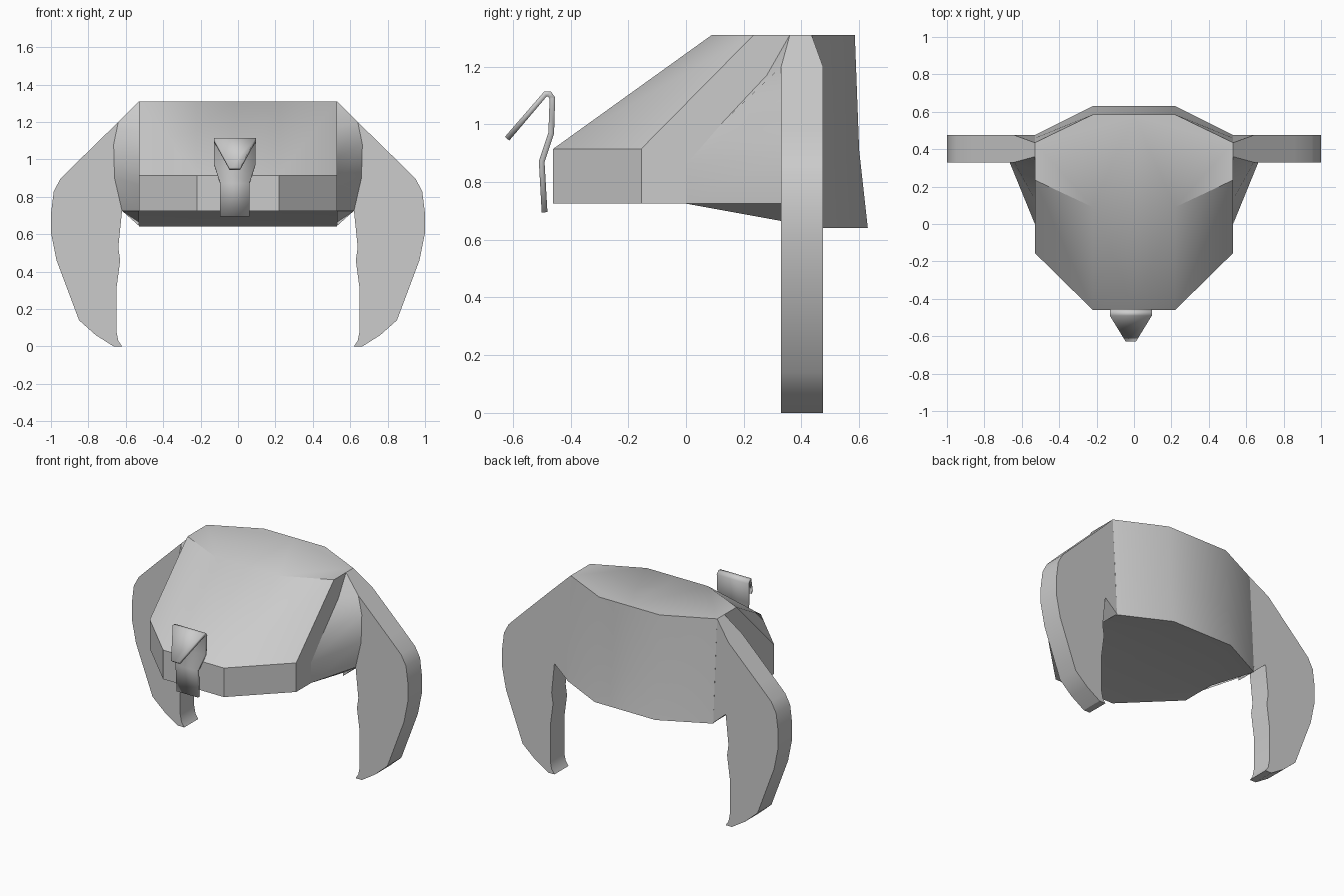
import bpy
import bmesh

cube = bpy.data.objects.get("Cube")
if cube:
    bpy.data.objects.remove(cube)

grey = bpy.data.materials.new("plain grey")
grey.use_nodes = True
grey.diffuse_color = (0.6, 0.6, 0.6, 1)
grey.node_tree.nodes["Principled BSDF"].inputs["Base Color"].default_value = (0.6, 0.6, 0.6, 1)


def build(name, faces, mirrored=True):
    """Make an object from faces given as point lists, mirrored across x = 0."""
    bm = bmesh.new()
    for face in faces:
        bm.faces.new([bm.verts.new(p) for p in face])
    bmesh.ops.remove_doubles(bm, verts=bm.verts[:], dist=0.001)
    if mirrored:
        geom = bm.verts[:] + bm.edges[:] + bm.faces[:]
        bmesh.ops.mirror(bm, geom=geom, axis='X', merge_dist=0.001)
    bmesh.ops.recalc_face_normals(bm, faces=bm.faces[:])
    mesh = bpy.data.meshes.new(name)
    bm.to_mesh(mesh)
    bm.free()
    mesh.materials.append(grey)
    obj = bpy.data.objects.new(name, mesh)
    bpy.context.collection.objects.link(obj)
    return obj


def smooth(obj, angle=0.7):
    bpy.ops.object.select_all(action='DESELECT')
    obj.select_set(True)
    bpy.context.view_layer.objects.active = obj
    bpy.ops.object.shade_smooth_by_angle(angle=angle)


def strip(a, b):
    """Quads or triangles joining two point rows."""
    out = []
    for i in range(len(a) - 1):
        face = [a[i], a[i + 1], b[i + 1], b[i]]
        out.append([p for k, p in enumerate(face) if p not in face[:k]])
    return out


# Body: each row runs from the centre line to the side corner
W, N = 0.53, 0.22


def row(y_mid, y_side, z):
    return [(0, y_mid, z), (N, y_mid, z), (W, y_side, z)]


front_low = row(-0.46, -0.155, 0.725)
front_high = row(-0.46, -0.155, 0.915)
top_front = row(0.09, 0.235, 1.31)
top_back = row(0.585, 0.435, 1.31)
back_mid = row(0.60, 0.46, 0.91)
back_low = row(0.63, 0.475, 0.64)
belly = [(0, 0.07, 0.725), (W, 0.07, 0.725)]

body_faces = []
for a, b in ((front_low, front_high), (front_high, top_front),
             (top_back, back_mid), (back_mid, back_low)):
    body_faces += strip(a, b)
body_faces.append(top_front + top_back[::-1])
body_faces.append(front_low + belly[::-1])
body_faces.append(belly + back_low[::-1])
body_faces.append([r[2] for r in (front_low, front_high, top_front, top_back,
                                  back_mid, back_low)] + [belly[1]])
smooth(build("body", body_faces))

# Curved side arms: one outline, thinner where it meets the body top
outline = [(W, 1.31), (0.64, 1.2), (0.86, 0.985), (0.95, 0.895), (0.985, 0.83),
           (1.0, 0.71), (1.0, 0.61), (0.97, 0.46), (0.85, 0.14), (0.76, 0.06),
           (0.665, 0), (0.62, 0), (0.64, 0.03), (0.65, 0.08), (0.65, 0.31),
           (0.63, 0.46), (0.64, 0.53), (0.62, 0.725), (W, 0.645)]
arm_front = [(x, 0.36 if z > 1.3 else 0.33, z) for x, z in outline]
arm_back = [(x, 0.435 if z > 1.3 else 0.475, z) for x, z in outline]
smooth(build("side_arms", strip(arm_front, arm_back) + [arm_front, arm_back]), 0.5)

# Flared webs blending the body sides into the arms
web_body = [(W, 0, 0.725), (W, 0, 0.86), (W, 0.13, 1.01), (W, 0.28, 1.17), (W, 0.36, 1.31)]
web_arm = [(0.62, 0.33, 0.725), (0.66, 0.33, 0.9), (0.665, 0.33, 1.08),
           (0.64, 0.33, 1.2), (W, 0.36, 1.31)]
web_faces = strip(web_body, web_arm)
web_faces.append([web_body[0], web_arm[0], (W, 0.33, 0.665)])
smooth(build("side_webs", web_faces))

# Front crest: a bent ribbon folded forward into a narrow tip (half width, y, z)
path = [(0.078, -0.49, 0.695), (0.078, -0.5, 0.87), (0.11, -0.467, 0.97),
        (0.112, -0.463, 1.09), (0.112, -0.473, 1.105), (0.112, -0.487, 1.105),
        (0.028, -0.62, 0.95)]
left = [(w, y, z) for w, y, z in path]
right = [(-w, y, z) for w, y, z in path]
crest = build("front_crest", strip(left, right), mirrored=False)
crest.location.x = -0.017
thick = crest.modifiers.new("thickness", 'SOLIDIFY')
thick.thickness = 0.02
thick.offset = 0
smooth(crest, 0.5)
